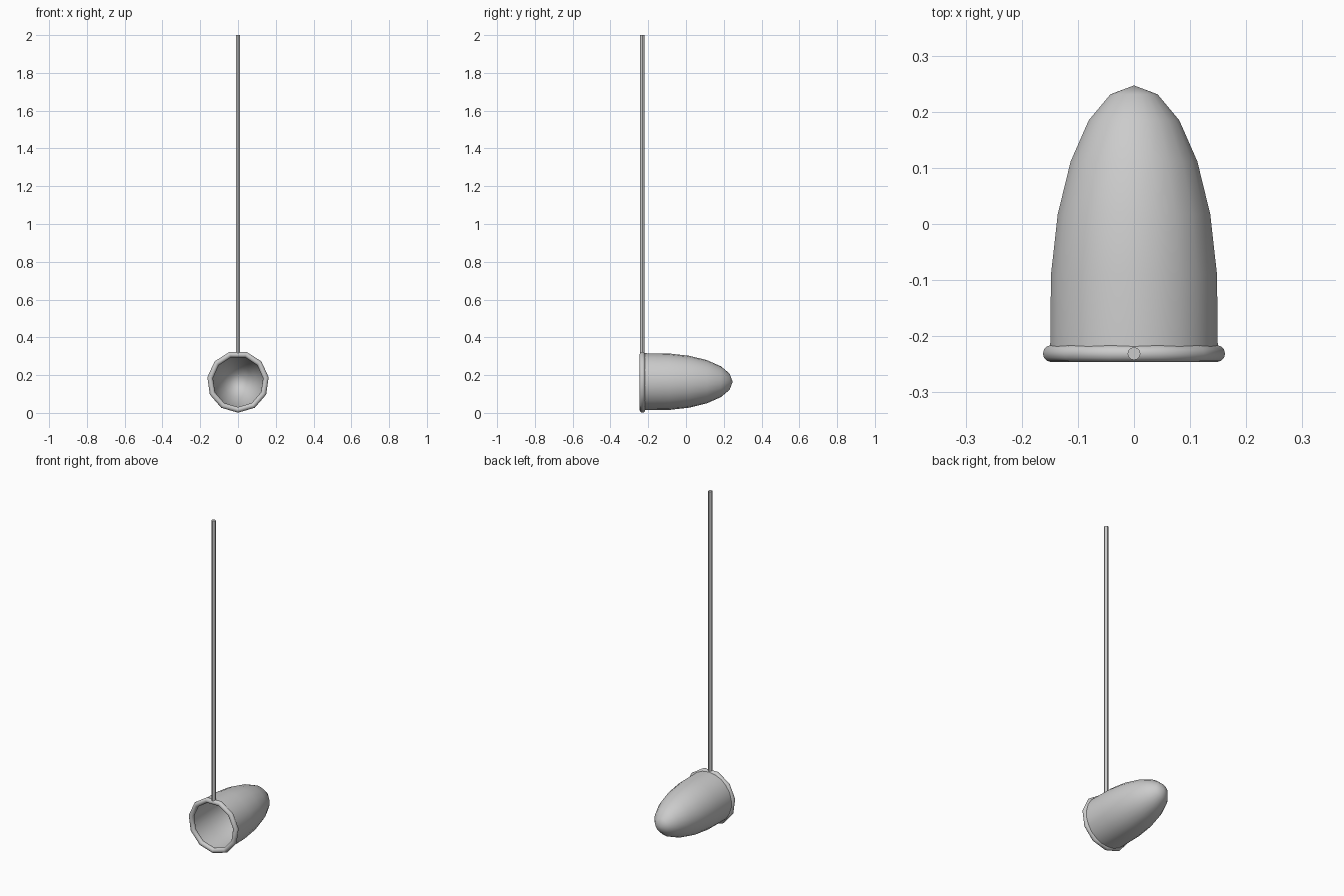
import bpy, bmesh
from math import sin, cos, pi

if "Cube" in bpy.data.objects:
    bpy.data.objects.remove(bpy.data.objects["Cube"])

CZ = 0.165          # height of the horn axis
RIM_Y = -0.231      # plane of the open end


def lathe_y(name, profile, sides, start, closed=False):
    """Spin a (radius, y) profile around the horizontal horn axis."""
    bm = bmesh.new()
    rings = []
    for r, y in profile:
        if r < 1e-6:
            rings.append([bm.verts.new((0, y, CZ))] * sides)
        else:
            rings.append([bm.verts.new((r * cos(start + 2 * pi * i / sides), y,
                                        CZ + r * sin(start + 2 * pi * i / sides)))
                          for i in range(sides)])
    pairs = list(zip(rings, rings[1:]))
    if closed:
        pairs.append((rings[-1], rings[0]))
    for a, b in pairs:
        for i in range(sides):
            j = (i + 1) % sides
            bm.faces.new(list(dict.fromkeys((a[i], a[j], b[j], b[i]))))
    bmesh.ops.recalc_face_normals(bm, faces=bm.faces)
    mesh = bpy.data.meshes.new(name)
    bm.to_mesh(mesh)
    bm.free()
    obj = bpy.data.objects.new(name, mesh)
    bpy.context.collection.objects.link(obj)
    for p in mesh.polygons:
        p.use_smooth = True
    return obj


# Thin open cup: half of a stretched sphere plus a short straight skirt
step = pi / 11
cup = [(0.151 * sin(k * step), -0.146 + 0.393 * cos(k * step)) for k in range(6)]
cup += [(0.151, RIM_Y)]
lathe_y("cup", cup, 22, -pi / 2)

# Rolled eleven-sided rim around the opening
rim = [(0.149 + 0.015 * cos(2 * pi * k / 12), RIM_Y + 0.015 * sin(2 * pi * k / 12))
       for k in range(12)]
lathe_y("rim", rim, 11, -pi / 2, closed=True)

# Long upright handle rising from the top of the rim
bottom, top = 0.31, 2.0
bpy.ops.mesh.primitive_cylinder_add(vertices=12, radius=0.0115, depth=top - bottom,
                                    location=(0, RIM_Y, (top + bottom) / 2))
handle = bpy.context.object
handle.name = "handle"
bpy.ops.object.shade_smooth_by_angle()
